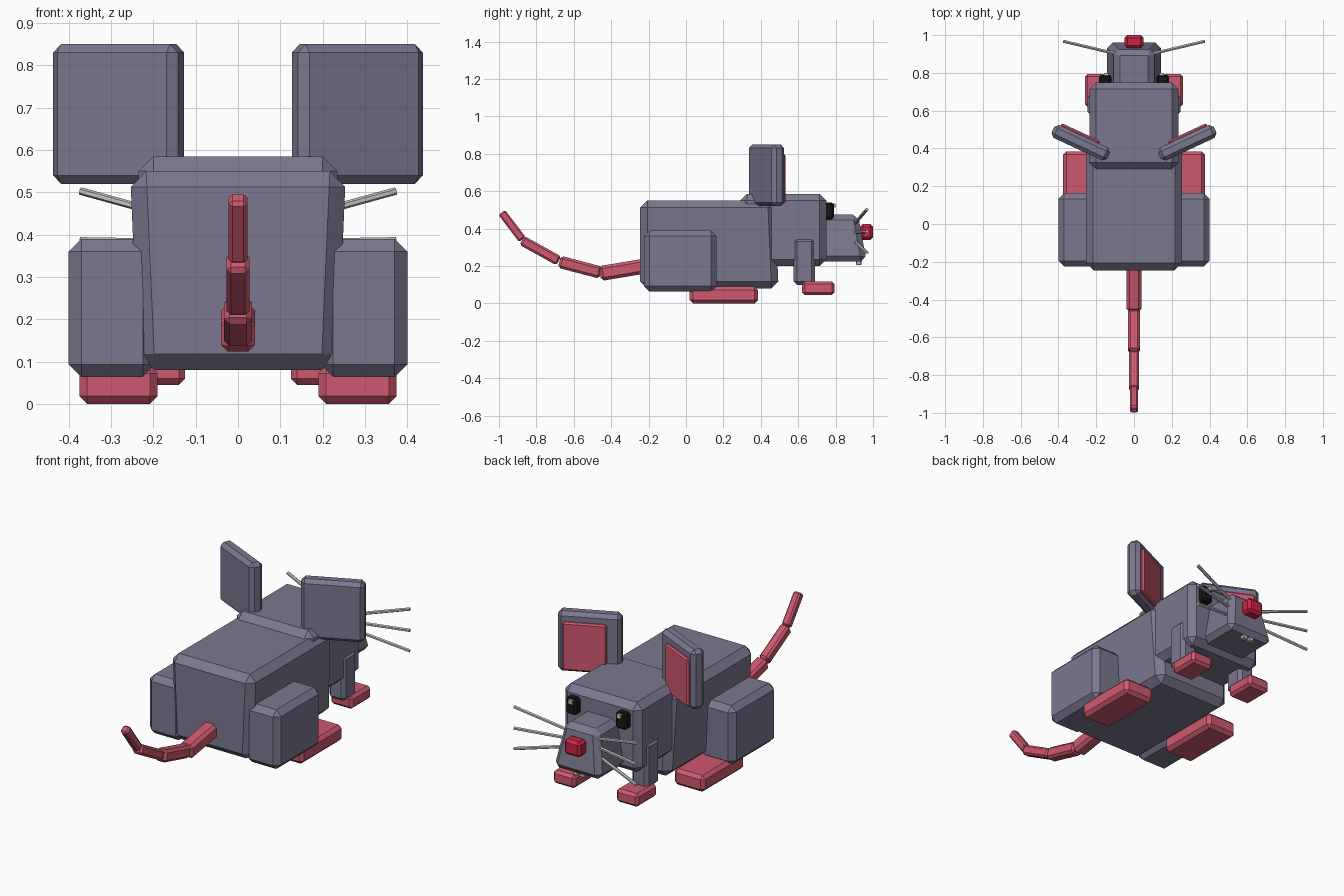
import bpy, bmesh, math
from mathutils import Matrix, Vector

cube = bpy.data.objects.get("Cube")
if cube:
    bpy.data.objects.remove(cube, do_unlink=True)


def material(name, rgb):
    m = bpy.data.materials.new(name)
    m.use_nodes = True
    m.diffuse_color = (*rgb, 1)
    m.node_tree.nodes["Principled BSDF"].inputs["Base Color"].default_value = (*rgb, 1)
    return m


FUR = material("grey fur", (0.20, 0.185, 0.275))
PINK = material("pink skin", (0.62, 0.10, 0.16))
RED = material("red nose", (0.60, 0.018, 0.06))
BLACK = material("black eye", (0.008, 0.008, 0.008))
PALE = material("pale whisker", (0.55, 0.55, 0.54))


def finish(name, bm, mat, mirror):
    bmesh.ops.recalc_face_normals(bm, faces=bm.faces)
    mesh = bpy.data.meshes.new(name)
    bm.to_mesh(mesh)
    bm.free()
    mesh.materials.append(mat)
    ob = bpy.data.objects.new(name, mesh)
    bpy.context.collection.objects.link(ob)
    if mirror:
        mod = ob.modifiers.new("Mirror", 'MIRROR')
        mod.use_mirror_merge = False
    return ob


def block(name, x, y, z, mat, bevel, mirror=False, shape=None, turn=None):
    """Chamfered box between (min, max) ranges, optionally reshaped then placed."""
    bm = bmesh.new()
    bmesh.ops.create_cube(bm, size=1)
    for v in bm.verts:
        top, front = v.co.z > 0, v.co.y > 0
        v.co = [r[0] if c < 0 else r[1] for c, r in zip(v.co, (x, y, z))]
        if shape:
            shape(v.co, top, front)
    if bevel:
        bmesh.ops.bevel(bm, geom=bm.edges[:], offset=bevel, segments=1,
                        affect='EDGES', clamp_overlap=True)
    if turn:
        bm.transform(turn)
    return finish(name, bm, mat, mirror)


def span(size):
    return (-size / 2, size / 2)


# Body, chest and wedge-shaped head
def shape_body(co, top, front):
    if not top:
        co.x *= 0.92
        if front:
            co.y += 0.02


def shape_head(co, top, front):
    if top:
        co.x *= 0.7
        if front:
            co.y -= 0.045


block("body", (-0.255, 0.255), (-0.245, 0.475), (0.08, 0.55), FUR, 0.038, shape=shape_body)
block("chest", (-0.235, 0.235), (0.29, 0.75), (0.2, 0.585), FUR, 0.035)
block("head", (-0.147, 0.147), (0.62, 0.965), (0.225, 0.475), FUR, 0.028, shape=shape_head)
block("nose", (-0.05, 0.05), (0.93, 1.0), (0.34, 0.425), RED, 0.015)

# Face details
block("eyes", (0.12, 0.185), (0.74, 0.79), (0.45, 0.54), BLACK, 0.01, True)
block("eye_glints", (0.136, 0.16), (0.785, 0.8), (0.512, 0.534), PALE, 0, True)
block("teeth", (0.006, 0.036), (0.91, 0.937), (0.205, 0.24), PALE, 0.004, True)

# Legs and feet
block("haunches", (0.195, 0.4), (-0.225, 0.163), (0.063, 0.39), FUR, 0.03, True)
block("rear_feet", (0.19, 0.375), (0.02, 0.385), (0, 0.09), PINK, 0.018, True)
block("front_legs", (0.145, 0.245), (0.575, 0.69), (0.1, 0.35), FUR, 0.018, True)
block("front_feet", (0.125, 0.26), (0.62, 0.795), (0.045, 0.118), PINK, 0.015, True)

# Angled ears with pink inner panels
ear_place = Matrix.Translation((0.282, 0.43, 0.685)) @ Matrix.Rotation(math.radians(25), 4, 'Z')
block("ears", span(0.325), span(0.075), span(0.33), FUR, 0.02, True, turn=ear_place)
block("inner_ears", (-0.09, 0.135), (0.02, 0.052), (-0.15, 0.115), PINK, 0.008, True, turn=ear_place)

# Tapering tail: (start y, z), (end y, z), thickness
tail = [((-0.22, 0.2), (-0.46, 0.16), 0.08),
        ((-0.455, 0.165), (-0.677, 0.223), 0.066),
        ((-0.68, 0.228), (-0.877, 0.337), 0.054),
        ((-0.875, 0.342), (-0.985, 0.487), 0.044)]
for i, (a, b, w) in enumerate(tail, 1):
    a, b = Vector((0, *a)), Vector((0, *b))
    d = b - a
    turn = Matrix.Translation((a + b) / 2) @ Matrix.Rotation(math.atan2(d.z, d.y), 4, 'X')
    block(f"tail_segment_{i}", span(w), span(d.length), span(w), PINK, w * 0.2, turn=turn)

# Whiskers fanning out from the snout
for name, z0, z1 in (("upper", 0.425, 0.503), ("middle", 0.38, 0.385), ("lower", 0.335, 0.272)):
    a, b = Vector((0.09, 0.9, z0)), Vector((0.373, 0.967, z1))
    d = b - a
    bm = bmesh.new()
    place = Matrix.Translation((a + b) / 2) @ d.to_track_quat('Z', 'Y').to_matrix().to_4x4()
    bmesh.ops.create_cone(bm, cap_ends=True, segments=6, radius1=0.009, radius2=0.009,
                          depth=d.length, matrix=place)
    finish(f"{name}_whiskers", bm, PALE, True)
